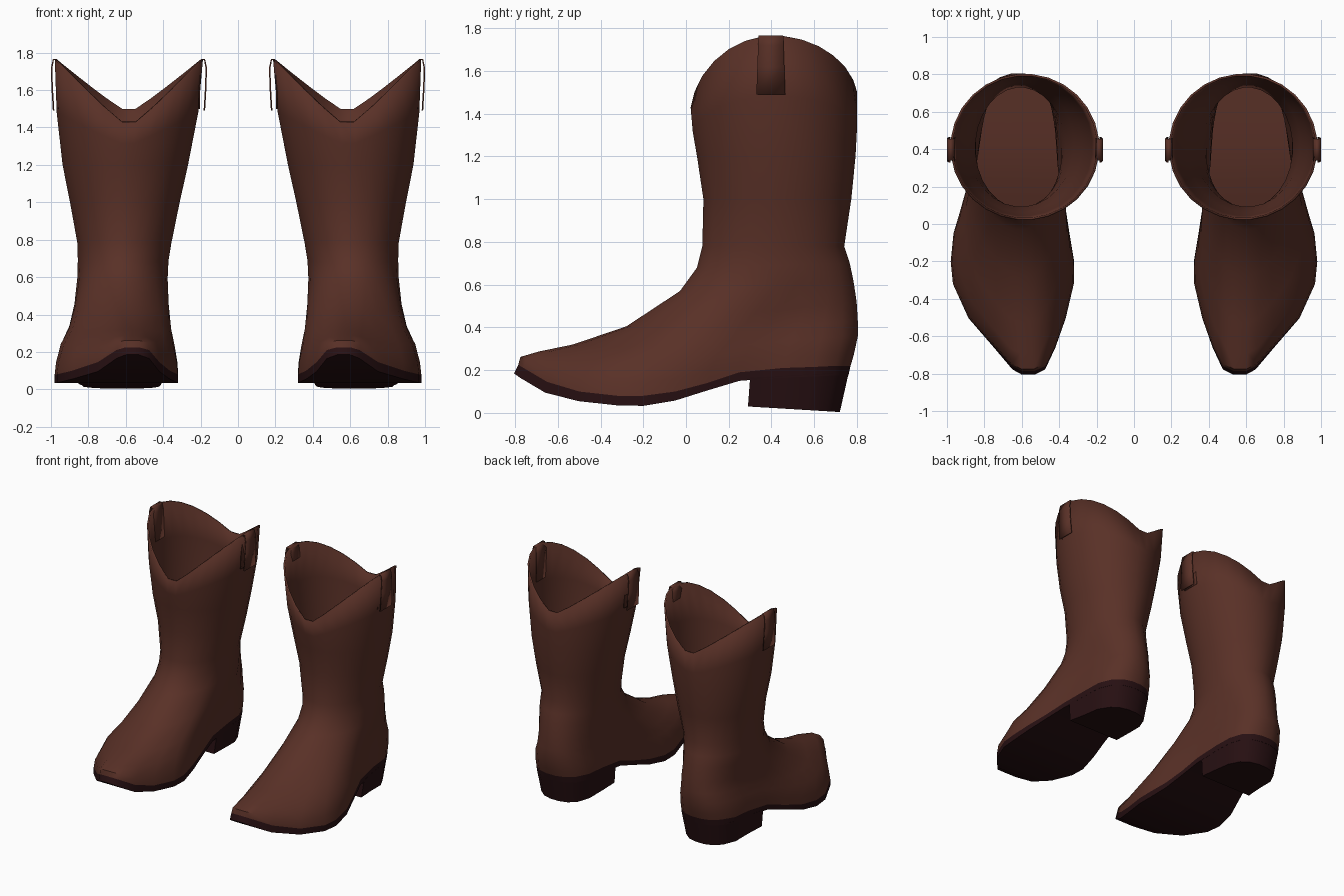
import bpy, bmesh, math

if "Cube" in bpy.data.objects:
    bpy.data.objects.remove(bpy.data.objects["Cube"])

def material(name, rgb):
    m = bpy.data.materials.new(name)
    m.diffuse_color = (*rgb, 1)
    m.use_nodes = True
    m.node_tree.nodes["Principled BSDF"].inputs["Base Color"].default_value = m.diffuse_color
    return m

LEATHER = material("brown leather", (0.1, 0.03, 0.02))
SOLE = material("dark sole", (0.02, 0.005, 0.006))

# Sole stations from toe to heel: y, inner x, outer x, top z, bottom z
STATIONS = [
    (-0.785, .53, .60, .225, .185), (-0.76, .475, .65, .21, .165),
    (-0.65, .42, .75, .145, .095), (-0.50, .365, .885, .10, .055),
    (-0.32, .322, .968, .08, .035), (-0.20, .32, .98, .08, .033),
    (-0.05, .345, .965, .10, .058), (0.10, .37, .92, .14, .105),
    (0.25, .39, .875, .19, .15), (0.45, .40, .85, .21, .165),
    (0.60, .41, .84, .215, .17), (0.70, .45, .79, .22, .175),
    (0.75, .51, .73, .22, .175), (0.77, .58, .66, .22, .175)]
N = len(STATIONS)
Y0, Y1 = STATIONS[0][0], STATIONS[-1][0]

# Upper rings: front y, z, back y, z, inner x, outer x, roundness, sole-curve share
RINGS = [
    (-0.785, .225, .77, .22, .32, .98, 0, 1),
    (-0.775, .262, .785, .27, .323, .974, .05, .85),
    (-0.69, .287, .805, .36, .338, .95, .15, .5),
    (-0.53, .32, .805, .43, .352, .91, .35, .25),
    (-0.28, .405, .80, .52, .362, .88, .6, 0),
    (-0.03, .57, .785, .62, .373, .862, .9, 0),
    (.05, .68, .768, .70, .37, .858, 1, 0),
    (.075, .78, .742, .78, .355, .86, 1, 0),
    (.08, 1.0, .775, 1.0, .31, .90, 1, 0),
    (.05, 1.2, .795, 1.2, .265, .94, 1, 0)]

def mix(a, b, t):
    return a + (b - a) * t

def ring(yf, zf, yb, zb, xi, xo, b, s):
    """Closed loop blending the sole outline into an ellipse."""
    inner, outer = [], []
    for i, (sy, sxi, sxo, zt, _) in enumerate(STATIONS):
        th = math.pi * (.03 + .94 * i / (N - 1))
        u = mix((sy - Y0) / (Y1 - Y0), (1 - math.cos(th)) / 2, b)
        c, w = (xi + xo) / 2, (xo - xi) / 2 * math.sin(th)
        a, d = [xi + (x - .32) / .66 * (xo - xi) for x in (sxi, sxo)]
        z = mix(zf, zb, u) + s * (zt - mix(.225, .22, u))
        y = mix(yf, yb, u)
        inner.append((mix(a, c - w, b), y, z))
        outer.append((mix(d, c + w, b), y, z))
    return inner + outer[::-1]

def rim(loop, share):
    """Raise a loop towards the scalloped top edge."""
    out = []
    for j, (x, y, z) in enumerate(loop):
        i = j if j < N else 2 * N - 1 - j
        k = math.sin(math.pi * (.03 + .94 * i / (N - 1)))
        k = max(0, (k - .094) / .906) ** 1.08
        dip = 1.43 if i < N / 2 else 1.50
        out.append((x, y, mix(1.2, mix(dip, 1.765, k), share)))
    return out

def finish(name, bm, mat, thick=0, angle=40, side=-1):
    bmesh.ops.recalc_face_normals(bm, faces=bm.faces)
    me = bpy.data.meshes.new(name)
    bm.to_mesh(me)
    bm.free()
    me.materials.append(mat)
    ob = bpy.data.objects.new(name, me)
    bpy.context.collection.objects.link(ob)
    bpy.ops.object.select_all(action='DESELECT')
    ob.select_set(True)
    bpy.context.view_layer.objects.active = ob
    bpy.ops.object.shade_smooth_by_angle(angle=math.radians(angle))
    if thick:
        sol = ob.modifiers.new("thickness", 'SOLIDIFY')
        sol.thickness, sol.offset = thick, side
    ob.modifiers.new("pair", 'MIRROR')
    return ob

def loft(name, loops, mat, cap_top, thick=0, angle=40):
    bm = bmesh.new()
    vs = [[bm.verts.new(p) for p in lp] for lp in loops]
    m = len(vs[0])
    for a, b in zip(vs, vs[1:]):
        for j in range(m):
            k = (j + 1) % m
            bm.faces.new((a[j], a[k], b[k], b[j]))
    for lp in [vs[0]] + ([vs[-1]] if cap_top else []):
        for j in range(m // 2 - 1):   # strip across the loop
            bm.faces.new((lp[j], lp[j + 1], lp[m - 2 - j], lp[m - 1 - j]))
    return finish(name, bm, mat, thick, angle)

# Boot upper: foot, ankle and shaft with insole
loops = [ring(*r) for r in RINGS]
loops.append(rim(ring(.03, 0, .803, 0, .21, .972, 1, 0), .5))
loops.append(rim(ring(.02, 0, .803, 0, .185, .982, 1, 0), 1))
loft("boot_upper", loops, LEATHER, False, .012, 50)

# Curved sole following the upper
def sole_loop(bottom):
    pts = []
    for col in (1, 2):
        side = []
        for r in STATIONS:
            y = r[0]
            if bottom:
                y -= .02 * max(0, -y / .785) ** 4 + .01 * max(0, y / .77) ** 4
            side.append((r[col], y, r[4] if bottom else r[3]))
        pts.append(side)
    return pts[0] + pts[1][::-1]

loft("sole", [sole_loop(True), sole_loop(False)], SOLE, True)

# Stacked heel, tapering at the back
def heel_loop(bottom):
    rows = [(.29, .393, .87)] + [r[:3] for r in STATIONS if r[0] > .4]
    sides = ([], [])
    for y, xi, xo in rows:
        t = (y - .29) / .48
        for s, x in zip(sides, (xi, xo)):
            if bottom:
                s.append((mix(x, .62, .07), .29 + t * .43, mix(.03, .004, t)))
            else:
                s.append((x, mix(.30, .762, t), mix(.165, .19, t)))
    return sides[0] + sides[1][::-1]

loft("heel", [heel_loop(True), heel_loop(False)], SOLE, True)

# Pull straps folded over the rim at both sides of each shaft
PATH = [(.986, 1.49), (.994, 1.62), (.996, 1.72), (.987, 1.764), (.972, 1.764),
        (.962, 1.72), (.958, 1.5)]
for name, flip in (("outer_pull_strap", False), ("inner_pull_strap", True)):
    bm = bmesh.new()
    rows = []
    for x, z in PATH:
        hw = .058 + .035 * (1.765 - z)
        px = 1.166 - x if flip else x
        rows.append([bm.verts.new((px, .397 + s * hw, z)) for s in (-1, 1)])
    for a, b in zip(rows, rows[1:]):
        bm.faces.new((a[0], a[1], b[1], b[0]))
    finish(name, bm, LEATHER, .008, 40, 0)
